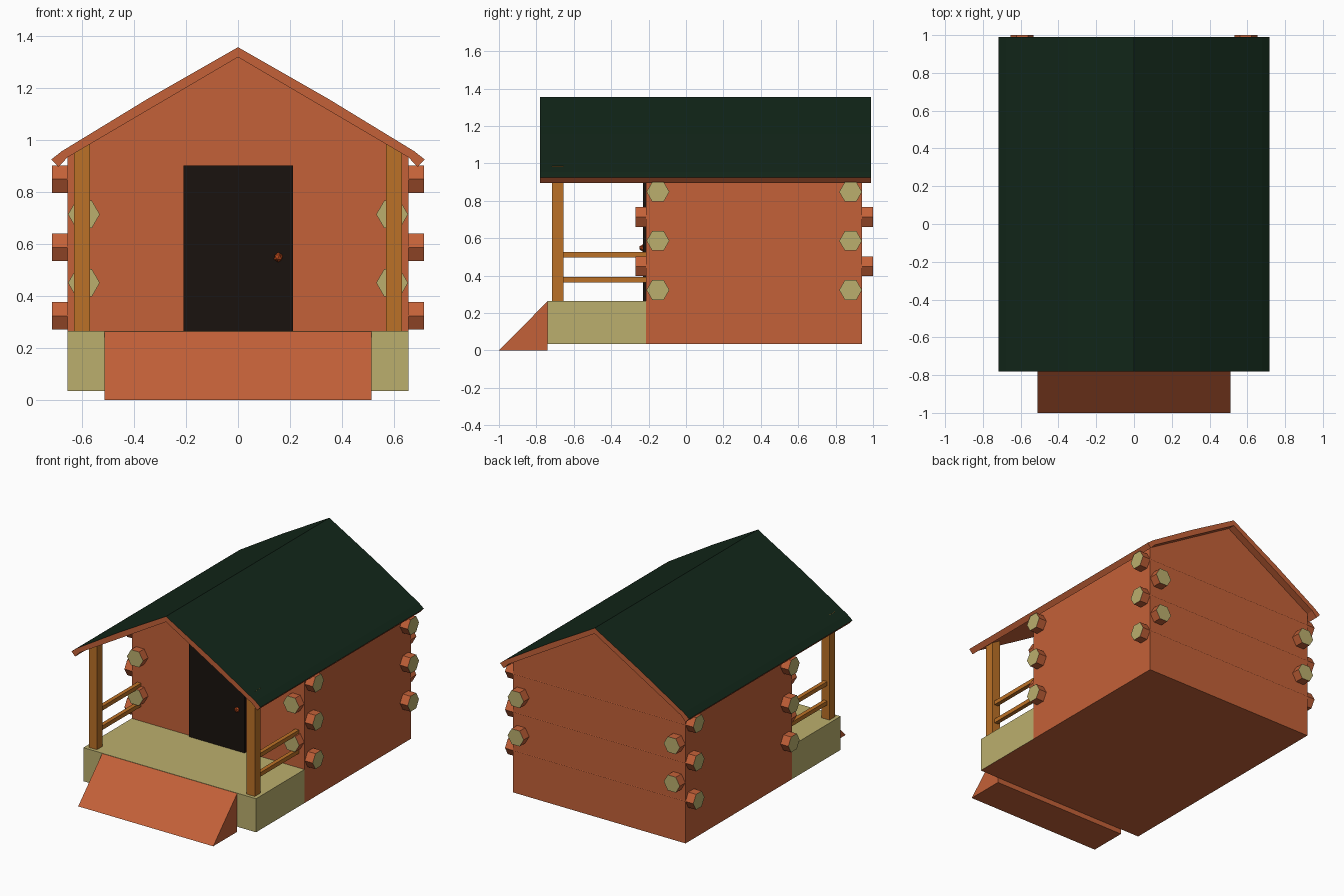
import bpy, bmesh, math
from mathutils import Vector

if "Cube" in bpy.data.objects:
    bpy.data.objects.remove(bpy.data.objects["Cube"])


def material(name, rgb):
    m = bpy.data.materials.new(name)
    m.diffuse_color = (*rgb, 1)
    m.use_nodes = True
    m.node_tree.nodes["Principled BSDF"].inputs["Base Color"].default_value = m.diffuse_color
    return m


WOOD = material("red_wood", (0.55, 0.12, 0.04))
CUT = material("cut_wood", (0.50, 0.43, 0.155))
POST = material("post_wood", (0.50, 0.165, 0.02))
ROOF = material("roof_green", (0.006, 0.02, 0.01))
DOOR = material("door_black", (0.01, 0.006, 0.0045))
KNOB = material("knob_copper", (0.45, 0.06, 0.01))


def finish(name, bm, mats, pick=None):
    """Turn a bmesh into an object; pick(face) chooses the material slot."""
    bmesh.ops.recalc_face_normals(bm, faces=bm.faces)
    bm.normal_update()
    if pick:
        for f in bm.faces:
            f.material_index = pick(f)
    me = bpy.data.meshes.new(name)
    bm.to_mesh(me)
    bm.free()
    for m in mats:
        me.materials.append(m)
    ob = bpy.data.objects.new(name, me)
    bpy.context.collection.objects.link(ob)
    return ob


def prism(name, points, axis, lo, hi, mats, pick=None):
    """Extrude a profile along x (points are y, z) or y (points are x, z)."""
    bm = bmesh.new()
    def place(p, t):
        return (t, p[0], p[1]) if axis == "x" else (p[0], t, p[1])
    face = bm.faces.new([bm.verts.new(place(p, lo)) for p in points])
    ext = bmesh.ops.extrude_face_region(bm, geom=[face])
    step = Vector((hi - lo, 0, 0) if axis == "x" else (0, hi - lo, 0))
    bmesh.ops.translate(bm, vec=step,
                        verts=[g for g in ext["geom"] if isinstance(g, bmesh.types.BMVert)])
    return finish(name, bm, mats, pick)


def box(name, x, y, z, mats, pick=None):
    pts = [(x[0], z[0]), (x[1], z[0]), (x[1], z[1]), (x[0], z[1])]
    return prism(name, pts, "y", y[0], y[1], mats, pick)


def hexagon(c, z, r=0.061):
    return [(c + r * math.cos(i * math.pi / 3), z + r * math.sin(i * math.pi / 3))
            for i in range(6)]


# Cabin with gable walls
prism("cabin_walls",
      [(-0.655, 0.035), (0.655, 0.035), (0.655, 0.94), (0, 1.325), (-0.655, 0.94)],
      "y", -0.215, 0.94, [WOOD])

# Roof slab: green on the upward faces, wood on the edges and underside
half = [(0.35, 1.155), (0.678, 0.955), (0.717, 0.924), (0.69, 0.895), (0.655, 0.932)]
roof = [(0, 1.355)] + half + [(0, 1.317)] + [(-x, z) for x, z in reversed(half)]
prism("roof", roof, "y", -0.78, 0.99, [WOOD, ROOF],
      lambda f: 1 if f.normal.z > 0.3 else 0)

# Porch deck and entrance ramp
box("porch_deck", (-0.655, 0.655), (-0.74, -0.215), (0.035, 0.265), [CUT, WOOD],
    lambda f: 1 if f.normal.z < -0.5 else 0)
prism("ramp", [(-1, 0), (-0.74, 0), (-0.74, 0.263)], "x", -0.512, 0.512, [WOOD])

# Door and knob
box("door", (-0.21, 0.212), (-0.231, -0.21), (0.265, 0.90), [DOOR])
bm = bmesh.new()
bmesh.ops.create_icosphere(bm, subdivisions=1, radius=0.019)
bmesh.ops.translate(bm, vec=(0.155, -0.232, 0.548), verts=bm.verts)
finish("door_knob", bm, [KNOB])

# Porch posts and rails
for s, side in ((-1, "left"), (1, "right")):
    c = s * 0.599
    box(f"{side}_post", (c - 0.031, c + 0.031), (-0.717, -0.654), (0.26, 0.985), [POST])
    for z, level in ((0.378, "lower"), (0.511, "upper")):
        box(f"{side}_{level}_rail", (c - 0.014, c + 0.014), (-0.67, -0.21),
            (z - 0.014, z + 0.014), [POST])

# Logs crossing at the corners, with pale cut ends
for y, where in ((-0.15, "front"), (0.88, "back")):
    for i, z in enumerate((0.323, 0.586, 0.848)):
        prism(f"{where}_cross_log_{i + 1}", hexagon(y, z), "x", -0.714, 0.714, [WOOD, CUT],
              lambda f: 1 if abs(f.normal.x) > 0.9 else 0)
for s, side in ((-1, "left"), (1, "right")):
    for i, z in enumerate((0.45, 0.713)):
        prism(f"{side}_long_log_{i + 1}", hexagon(s * 0.592, z), "y", -0.27, 1.0, [WOOD, CUT],
              lambda f: 1 if abs(f.normal.y) > 0.9 else 0)
